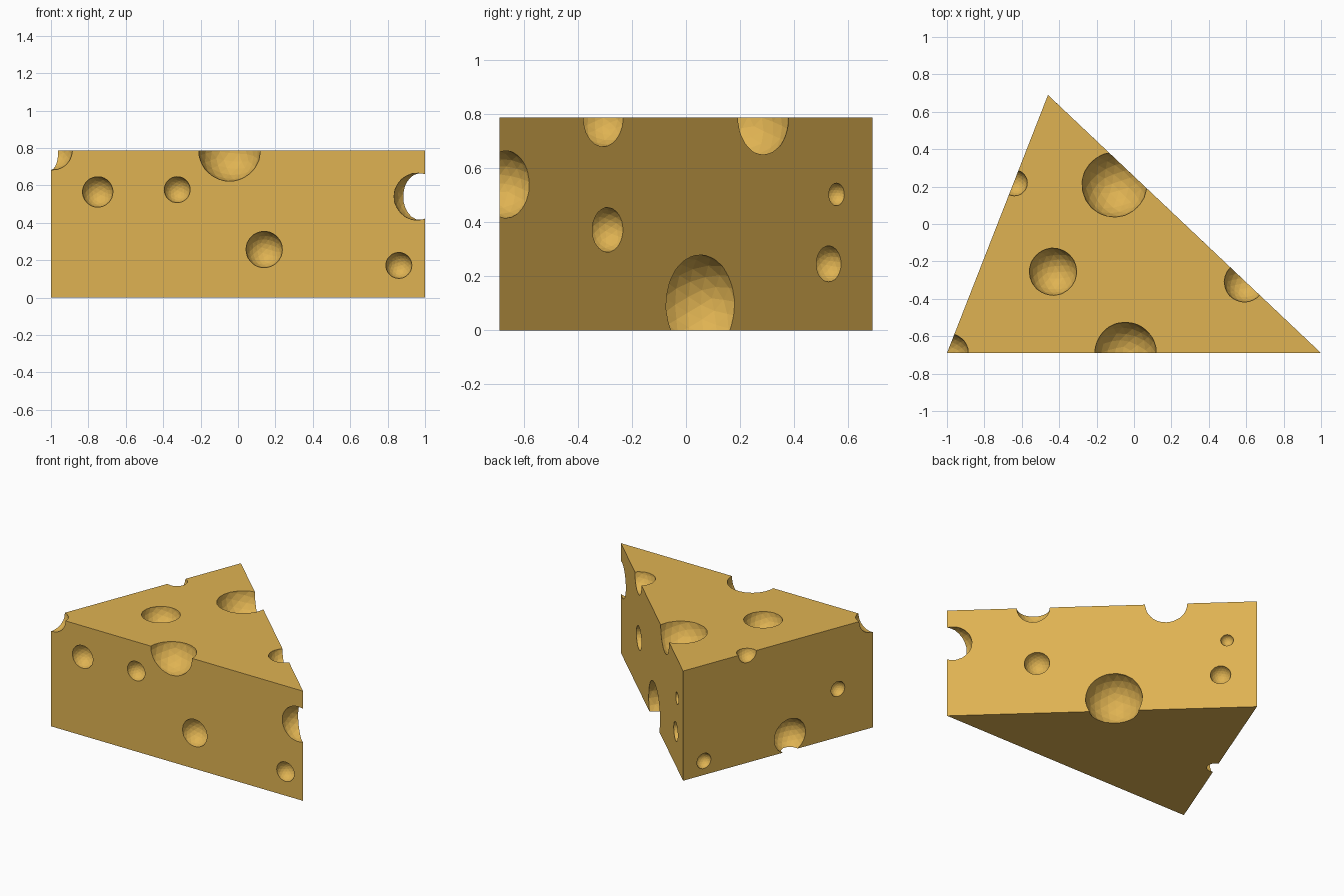
import bpy, bmesh, random
from mathutils import Matrix, Vector, Euler

if "Cube" in bpy.data.objects:
    bpy.data.objects.remove(bpy.data.objects["Cube"])

random.seed(4)
H = 0.787
LEFT, RIGHT, BACK = Vector((-1, -0.69)), Vector((1, -0.69)), Vector((-0.46, 0.69))

rind = bpy.data.materials.new("cheese yellow")
rind.diffuse_color = (0.74, 0.45, 0.085, 1)
rind.use_nodes = True
rind.node_tree.nodes["Principled BSDF"].inputs["Base Color"].default_value = rind.diffuse_color


def make_object(name, bm):
    bmesh.ops.recalc_face_normals(bm, faces=bm.faces)
    mesh = bpy.data.meshes.new(name)
    bm.to_mesh(mesh)
    bm.free()
    mesh.materials.append(rind)
    ob = bpy.data.objects.new(name, mesh)
    bpy.context.collection.objects.link(ob)
    return ob


# Wedge: extruded triangle
bm = bmesh.new()
base = bm.faces.new([bm.verts.new((p.x, p.y, 0)) for p in (LEFT, RIGHT, BACK)])
top = bmesh.ops.extrude_face_region(bm, geom=[base])["geom"]
for v in top:
    if isinstance(v, bmesh.types.BMVert):
        v.co.z = H
wedge = make_object("cheese_wedge", bm)


def on_side(a, b, t, z):
    p = a.lerp(b, t)
    return (p.x, p.y, z)


def on_right(y, z):
    return on_side(RIGHT, BACK, (y + 0.69) / 1.38, z)


# Holes: centre and radius
holes = [
    # front
    ((-0.75, -0.69, 0.565), 0.082), ((-0.325, -0.69, 0.577), 0.07),
    ((0.14, -0.69, 0.257), 0.098), ((0.86, -0.69, 0.172), 0.07),
    ((-0.045, -0.69, H), 0.166), ((0.96, -0.68, 0.54), 0.127),
    ((-0.99, -0.69, H), 0.105),
    # top
    ((-0.433, -0.255, H), 0.127), ((-0.105, 0.21, H), 0.174),
    ((0.59, -0.31, H), 0.108), ((-0.64, 0.22, H), 0.07),
    # slanted right side
    (on_right(-0.29, 0.372), 0.083), (on_right(0.053, 0.095), 0.186),
    (on_right(0.528, 0.246), 0.067), (on_right(0.557, 0.503), 0.042),
    # left side
    (on_side(BACK, LEFT, 0.11, 0.10), 0.055),
    (on_side(BACK, LEFT, 0.563, 0.107), 0.123),
    (on_side(BACK, LEFT, 0.816, 0.346), 0.054),
]
bm = bmesh.new()
for centre, r in holes:
    turn = Euler([random.uniform(0, 6) for _ in range(3)]).to_matrix().to_4x4()
    bmesh.ops.create_icosphere(bm, subdivisions=3, radius=r,
                               matrix=Matrix.Translation(centre) @ turn)
cutter = make_object("hole_cutter", bm)
cutter.hide_render = True

# Carve the holes, then drop the cutter
mod = wedge.modifiers.new("holes", "BOOLEAN")
mod.operation = "DIFFERENCE"
mod.solver = "EXACT"
mod.object = cutter
bpy.context.view_layer.objects.active = wedge
bpy.ops.object.modifier_apply(modifier=mod.name)
bpy.data.objects.remove(cutter)
